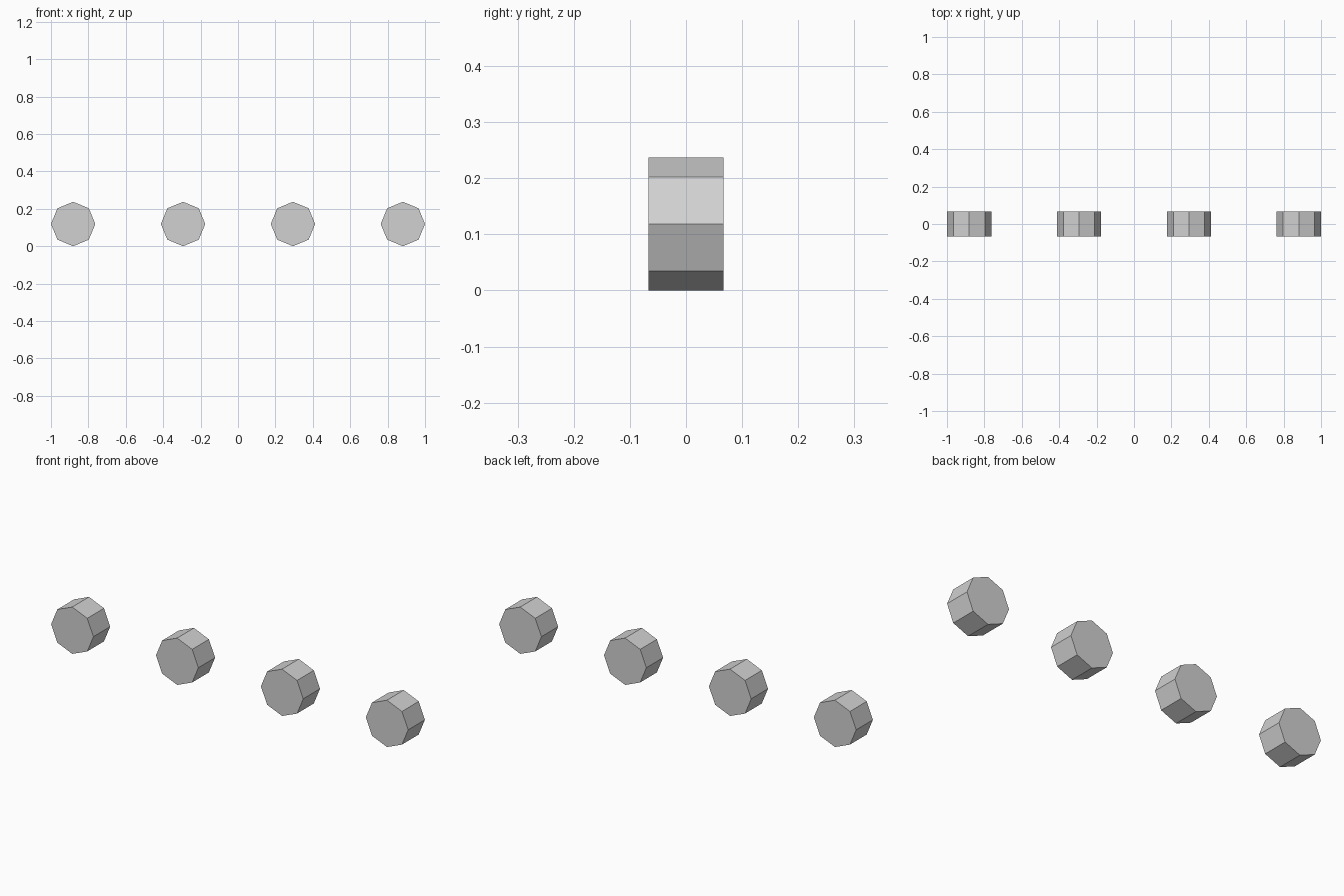
import bpy
from math import pi

cube = bpy.data.objects.get("Cube")
if cube:
    bpy.data.objects.remove(cube, do_unlink=True)

RADIUS = 0.1186
WIDTH = 0.134
SPACING = (2 - 2 * RADIUS) / 3

# Single light grey material
grey = bpy.data.materials.new("light_grey")
grey.use_nodes = True
colour = (0.64, 0.64, 0.64, 1)
grey.diffuse_color = colour
grey.node_tree.nodes["Principled BSDF"].inputs["Base Color"].default_value = colour


def add_wheel(name, x):
    """Eight-sided wheel with its axle along y and a corner at the bottom."""
    bpy.ops.mesh.primitive_cylinder_add(
        vertices=8, radius=RADIUS, depth=WIDTH,
        location=(x, 0, RADIUS), rotation=(pi / 2, 0, 0))
    wheel = bpy.context.object
    wheel.name = name
    wheel.data.materials.append(grey)
    bpy.ops.object.shade_flat()


# Row of four evenly spaced wheels
names = ("outer_right_wheel", "inner_right_wheel", "inner_left_wheel", "outer_left_wheel")
for i, name in enumerate(names):
    add_wheel(name, (i - 1.5) * SPACING)
